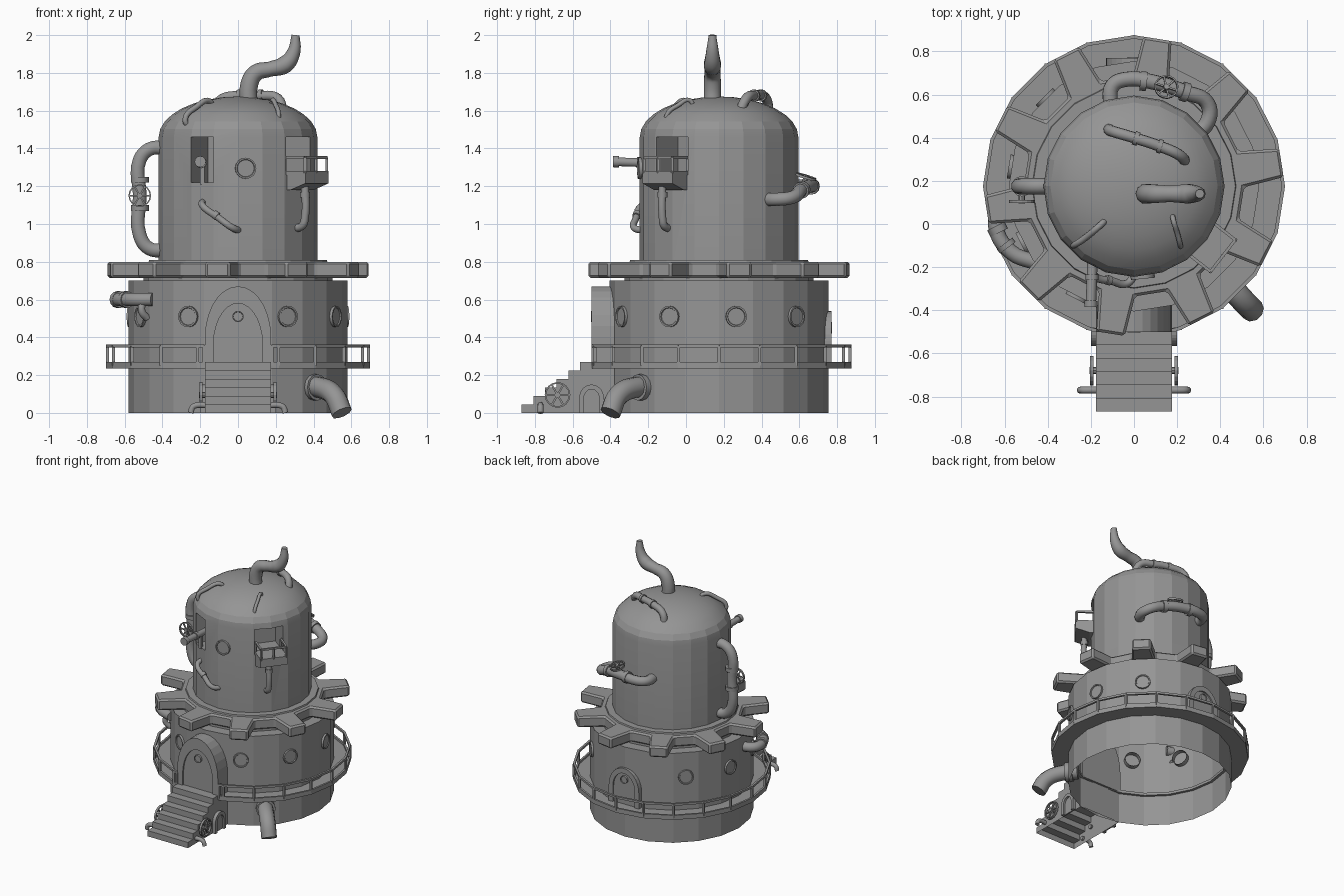
import bpy, bmesh
from math import sin, cos, pi, radians
from mathutils import Matrix, Vector

cube = bpy.data.objects.get("Cube")
if cube:
    bpy.data.objects.remove(cube, do_unlink=True)

GREY = (0.3, 0.3, 0.3, 1)
mat = bpy.data.materials.new("weathered grey")
mat.use_nodes = True
mat.diffuse_color = GREY
mat.node_tree.nodes["Principled BSDF"].inputs["Base Color"].default_value = GREY

AXIS = Matrix.Translation((0, 0.175, 0))
OUTWARD = Matrix(((0, 0, 1, 0), (1, 0, 0, 0), (0, 1, 0, 0), (0, 0, 0, 1)))


def turn(a):
    return AXIS @ Matrix.Rotation(radians(a), 4, 'Z')


def facing(a, r, z):
    """Local x is tangent, y is up, z points away from the tower axis."""
    return turn(a) @ Matrix.Translation((r, 0, z)) @ OUTWARD


def side_plane(a):
    """Local x points away from the axis, y is up, z is sideways."""
    return turn(a) @ Matrix.Rotation(pi / 2, 4, 'X')


def activate(ob):
    bpy.ops.object.select_all(action='DESELECT')
    ob.select_set(True)
    bpy.context.view_layer.objects.active = ob


def finish(name, bm, matrix, smooth=None):
    bmesh.ops.remove_doubles(bm, verts=bm.verts, dist=1e-5)
    bmesh.ops.recalc_face_normals(bm, faces=bm.faces)
    bm.transform(matrix)
    me = bpy.data.meshes.new(name)
    bm.to_mesh(me)
    bm.free()
    me.materials.append(mat)
    ob = bpy.data.objects.new(name, me)
    bpy.context.collection.objects.link(ob)
    if smooth:
        activate(ob)
        bpy.ops.object.shade_smooth_by_angle(angle=radians(smooth))
    return ob


def lathe(name, profile, segs=20, matrix=AXIS, closed=False, smooth=None):
    bm = bmesh.new()
    rings = [[bm.verts.new((r * cos(2 * pi * k / segs), r * sin(2 * pi * k / segs), z))
              for k in range(segs)] for r, z in profile]
    pairs = list(zip(rings, rings[1:])) + ([(rings[-1], rings[0])] if closed else [])
    for lo, hi in pairs:
        for k in range(segs):
            n = (k + 1) % segs
            bm.faces.new((lo[k], lo[n], hi[n], hi[k]))
    return finish(name, bm, matrix, smooth)


def prism(name, outline, t0, t1, matrix, hollow_below=False):
    bm = bmesh.new()
    face = bm.faces.new([bm.verts.new((x, y, t0)) for x, y in outline])
    new = bmesh.ops.extrude_face_region(bm, geom=[face])["geom"]
    bmesh.ops.translate(bm, verts=[v for v in new if isinstance(v, bmesh.types.BMVert)],
                        vec=(0, 0, t1 - t0))
    bmesh.ops.recalc_face_normals(bm, faces=bm.faces)
    if hollow_below:
        low = [f for f in bm.faces if f.normal.y < -0.5]
        bmesh.ops.delete(bm, geom=low, context='FACES')
    return finish(name, bm, matrix)


def box(name, w, h, t0, t1, matrix):
    return prism(name, [(-w, -h), (w, -h), (w, h), (-w, h)], t0, t1, matrix)


def bar(name, a, b, w):
    a, b = Vector(a), Vector(b)
    m = Matrix.Translation(a) @ (b - a).to_track_quat('Z', 'Y').to_matrix().to_4x4()
    return box(name, w, w, 0, (b - a).length, m)


def join(name, obs):
    activate(obs[0])
    for ob in obs:
        ob.select_set(True)
    bpy.ops.object.join()
    obs[0].name = name
    return obs[0]


def pipe(name, pts, r, scale=None, flanges=()):
    """Bent pipe through pts; flanges are (start, end) pairs wrapped as collars."""
    cu = bpy.data.curves.new(name, 'CURVE')
    cu.dimensions = '3D'
    cu.bevel_depth, cu.bevel_resolution = r, 3
    cu.resolution_u, cu.use_fill_caps = 5, True
    sp = cu.splines.new('BEZIER')
    sp.bezier_points.add(len(pts) - 1)
    for i, (bp, p) in enumerate(zip(sp.bezier_points, pts)):
        bp.co = p
        bp.handle_left_type = bp.handle_right_type = 'AUTO'
        bp.radius = scale[i] if scale else 1
    cu.materials.append(mat)
    ob = bpy.data.objects.new(name, cu)
    bpy.context.collection.objects.link(ob)
    activate(ob)
    bpy.ops.object.convert(target='MESH')
    ob = bpy.context.view_layer.objects.active
    bpy.ops.object.shade_smooth_by_angle(angle=radians(40))
    for c in flanges:
        c = Vector(c[0]), Vector(c[1])
        d = c[1] - c[0]
        m = Matrix.Translation(c[0]) @ d.to_track_quat('Z', 'Y').to_matrix().to_4x4()
        R = r * 1.25
        lathe(name + "_collar", [(0, 0), (R, 0), (R, d.length), (0, d.length)], 12, m, smooth=40)
    return ob


def wheel(name, centre, normal, r):
    m = Matrix.Translation(centre) @ Vector(normal).to_track_quat('Z', 'Y').to_matrix().to_4x4()
    t = r * 0.12
    parts = [lathe(name, [(r - t, -t), (r, -t), (r, t), (r - t, t)], 16, m, True),
             lathe(name, [(0, -r / 2), (t * 2, -r / 2), (t * 2, t * 1.5), (0, t * 1.5)], 8, m)]
    for k in range(3):
        parts.append(box(name, r - t, t * 0.6, -t * 0.6, t * 0.6, m @ Matrix.Rotation(k * pi / 3, 4, 'Z')))
    return join(name, parts)


def arch(w, z0, spring, top):
    curve = [(w * cos(pi * k / 14), spring + (top - spring) * sin(pi * k / 14)) for k in range(15)]
    return [(w, z0)] + curve + [(-w, z0)]


def porthole(name, a, r, z, size):
    lathe(name, [(size, -.04), (size, .015), (size * .85, .015), (size * .8, .009), (0, .009)],
          16, facing(a, r, z), smooth=40)


# Lower drum, walkway and gear
lathe("lower_drum", [(.58, 0), (.58, .7), (.4, .7)], smooth=15)
lathe("walkway", [(.56, .235), (.7, .235), (.7, .27), (.685, .27), (.685, .255), (.56, .255)], closed=True)
lathe("gear_hub", [(.40, .695), (.50, .695), (.50, .72), (.47, .81), (.40, .81)])
teeth = []
for k in range(10):
    for off, r in ((-9.5, .51), (-5.5, .695), (5.5, .695), (9.5, .51)):
        a = radians(9 + 36 * k + off)
        teeth.append((r * cos(a), r * sin(a)))
gear = prism("gear_ring", teeth, .715, .8, AXIS)
bev = gear.modifiers.new("soft_edges", 'BEVEL')
bev.width, bev.segments = .012, 1

# Upper drum with dome and two window recesses
dome = [(.42 * cos(t * pi / 16), 1.46 + .215 * sin(t * pi / 16)) for t in range(9)]
tower = lathe("upper_drum", [(0, .75), (.42, .75)] + dome, smooth=15)
for a, w, z0, z1 in ((-117, .067, 1.22, 1.46), (-38, .105, 1.26, 1.46)):
    cutter = box("window_cutter", w, (z1 - z0) / 2, -.2, .1, facing(a, .42, (z0 + z1) / 2))
    cutter.hide_render = True
    activate(tower)
    cut = tower.modifiers.new("window", 'BOOLEAN')
    cut.operation, cut.solver, cut.object = 'DIFFERENCE', 'EXACT', cutter
    bpy.ops.object.modifier_apply(modifier=cut.name)
    bpy.data.objects.remove(cutter, do_unlink=True)

# Railing around the walkway, open at the stairs
rail = []


def rim(a, z):
    return (turn(a) @ Vector((.692, 0, z)))


for k in range(20):
    a = -90 + 18 * k
    if k:
        rail.append(bar("rail", rim(a, .25), rim(a, .355), .008))
    if 0 < k < 19:
        rail.append(bar("rail", rim(a, .353), rim(a + 18, .353), .008))
for s in (-1, 1):
    end = -90 + s * 15
    rail.append(bar("rail", rim(end, .25), rim(end, .36), .008))
    rail.append(bar("rail", rim(end, .353), rim(end + 3 * s, .353), .008))
join("walkway_railing", rail)

# Portholes
for a in (9, 45, 135, 171, -27, -63, -117, -153):
    porthole("drum_porthole", a, .573, .51, .056)
porthole("tower_porthole", -84.5, .416, 1.295, .056)

# Front and back doors
for side, a, r, outer, inner, hole in (
        ("front", -90, .675, (.175, .24, .4, .67), (.13, .24, .36, .58), .51),
        ("back", 90, .595, (.13, .25, .38, .54), (.095, .25, .38, .5), .45)):
    depth = .14 if side == "front" else .04
    prism(side + "_door_frame", arch(*outer) + arch(*inner)[::-1], -depth, 0, facing(a, r, 0))
    prism(side + "_door", arch(*inner), -depth, -.012, facing(a, r, 0))
    porthole(side + "_door_window", a, r - .012, hole, .03)

# Stairs with wheels and little arches on both sides
steps = [(.55, 0), (1.045, 0)]
for i in range(6):
    edge = 1.045 - i * .0617
    steps += [(edge, .045 * (i + 1)), (edge - .0617, .045 * (i + 1))]
steps = steps[:1] + steps[1:] + [(.55, .27)]
prism("stairs", steps, -.175, .175, side_plane(-90), hollow_below=True)
for s in (-1, 1):
    m = Matrix.Translation((s * .175, -.5, 0)) @ Matrix.Rotation(s * pi / 2, 4, 'Z') @ Matrix.Rotation(pi / 2, 4, 'X')
    prism("stair_arch_frame", arch(.065, 0, .08, .15) + arch(.042, 0, .07, .125)[::-1], 0, .025, m)
    prism("stair_arch", arch(.042, 0, .07, .125), 0, .01, m)
    wheel("stair_wheel", (s * .195, -.68, .095), (s, 0, 0), .068)
    pipe("stair_pipe", [(s * .16, -.77, .04), (s * .22, -.77, .04), (s * .24, -.77, .03), (s * .25, -.77, 0)], .016)

# Balcony with railing
A = -38
prism("balcony_box", [(.37, 1.18), (.43, 1.18), (.53, 1.215), (.53, 1.28), (.37, 1.28)], -.1, .1, side_plane(A))
corners = [turn(A) @ Vector((r, t, 1.27)) for r, t in ((.39, -.093), (.523, -.093), (.523, 0), (.523, .093), (.39, .093))]
up = Vector((0, 0, .082))
posts = [bar("post", c, c + up, .007) for c in corners]
posts += [bar("post", p + up, q + up, .007) for p, q in zip(corners, corners[1:])]
join("balcony_railing", posts)

# Telescope in the front window
pipe("telescope", [(-.19, -.1, 1.32), (-.195, -.24, 1.325), (-.2, -.38, 1.33)], .024,
     flanges=[((-.2, -.385, 1.33), (-.199, -.355, 1.33)), ((-.195, -.26, 1.326), (-.195, -.235, 1.325))])
bar("telescope_stand", (-.19, -.19, 1.21), (-.19, -.19, 1.31), .012)

# Chimney
pipe("chimney", [(.06, .14, 1.6), (.06, .14, 1.74), (.095, .14, 1.8), (.17, .14, 1.82),
                 (.25, .14, 1.845), (.295, .14, 1.91), (.305, .14, 2)], .047, [1, 1, .95, .85, 1, .75, .45])

# Large pipes
pipe("ground_pipe", [(.36, -.19, .135), (.43, -.27, .135), (.51, -.36, .09), (.55, -.4, 0)], .056,
     flanges=[((.385, -.215, .135), (.42, -.255, .135))])
pipe("left_pipe", [(-.38, .175, 1.4), (-.46, .175, 1.4), (-.52, .175, 1.34), (-.52, .175, 1.15),
                   (-.52, .175, .94), (-.47, .175, .87), (-.38, .175, .86)], .038,
     flanges=[((-.52, .175, z), (-.52, .175, z + .03)) for z in (1.07, 1.22)])
wheel("left_valve", (-.52, .105, 1.15), (0, -1, 0), .06)
pipe("back_pipe", [(.27, .41, 1.13), (.34, .47, 1.13), (.34, .56, 1.14), (.24, .61, 1.18), (.1, .655, 1.2),
                   (-.04, .67, 1.2), (-.1, .64, 1.2), (-.11, .55, 1.2)], .036,
     flanges=[((.25, .607, 1.177), (.22, .617, 1.184)), ((.06, .66, 1.2), (.03, .664, 1.2))])
wheel("back_valve", (.15, .635, 1.25), (.1, .3, 1), .056)
pipe("side_pipe", [(-.52, .09, .6), (-.62, .06, .6), (-.64, -.01, .6), (-.57, -.13, .6), (-.45, -.18, .6)], .036,
     flanges=[((-.64, -.01, .6), (-.625, -.04, .6)), ((-.6, -.09, .6), (-.585, -.11, .6))])
pipe("side_drain", [(-.5, -.16, .6), (-.51, -.17, .54), (-.48, -.15, .5)], .02)

# Small pipes on the dome and walls
pipe("dome_pipe", [(-.12, .44, 1.58), (-.1, .43, 1.65), (0, .4, 1.68), (.12, .36, 1.68),
                   (.21, .32, 1.665), (.24, .28, 1.58)], .026,
     flanges=[((0, .4, 1.68), (.02, .393, 1.681)), ((.11, .363, 1.68), (.13, .357, 1.68))])
pipe("dome_handle_right", [(.18, .04, 1.61), (.182, .02, 1.655), (.2, -.04, 1.63), (.215, -.1, 1.58), (.21, -.1, 1.52)], .012)
pipe("dome_handle_left", [(-.25, -.08, 1.51), (-.28, -.1, 1.55), (-.22, -.06, 1.62), (-.15, 0, 1.65), (-.13, .02, 1.6)], .015)
pipe("balcony_drain", [(.355, -.125, 1.2), (.355, -.125, 1.04), (.34, -.115, .99), (.28, -.07, .98)], .021,
     flanges=[((.355, -.125, 1.14), (.355, -.125, 1.17))])
pipe("front_pipe", [(-.18, -.17, 1.12), (-.19, -.23, 1.1), (-.1, -.265, 1.03), (-.03, -.275, .98), (.01, -.22, .965)], .018,
     flanges=[((-.13, -.257, 1.055), (-.11, -.263, 1.04))])
